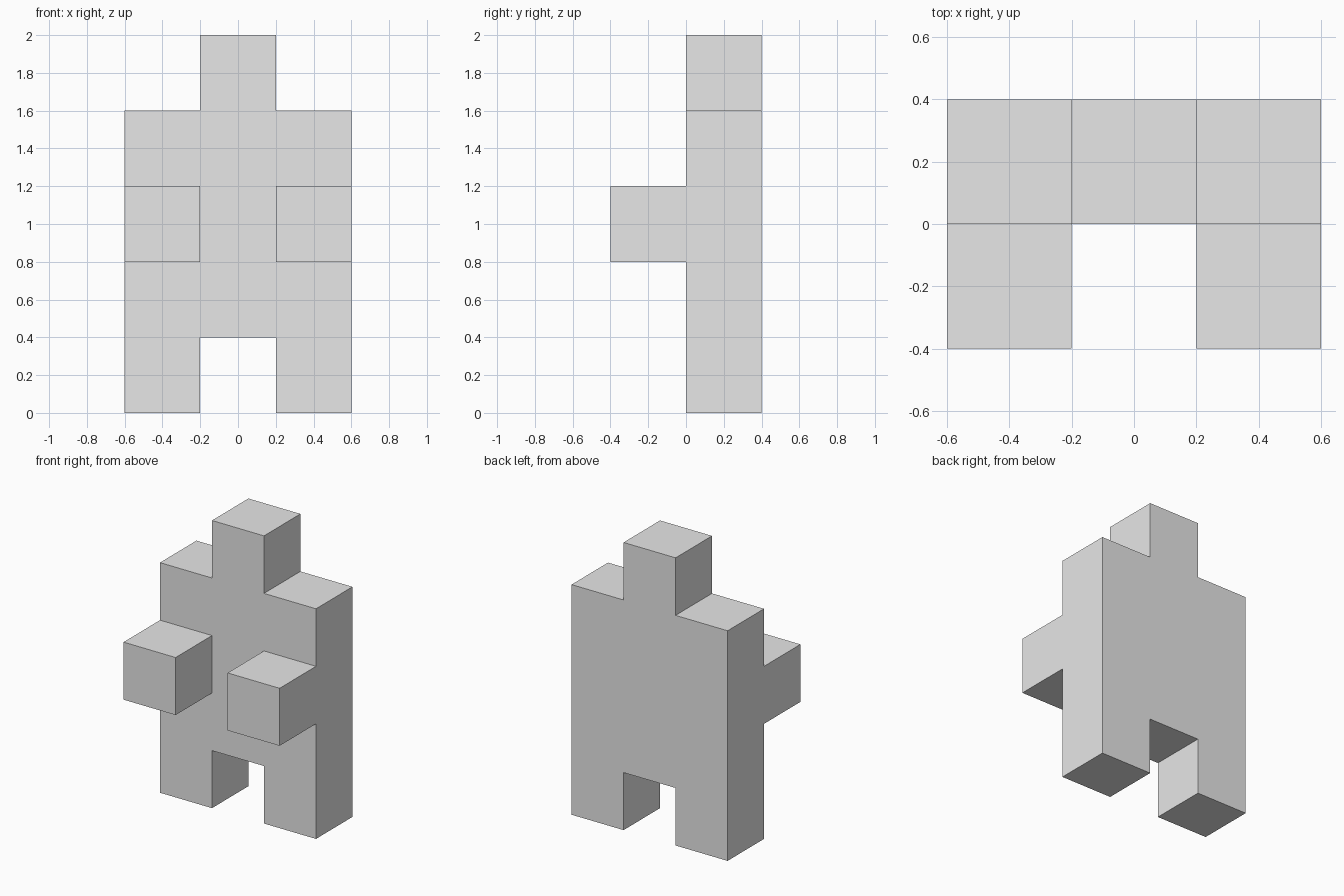
import bpy
import bmesh

cube = bpy.data.objects.get("Cube")
if cube:
    bpy.data.objects.remove(cube, do_unlink=True)

U = 0.4  # edge length of one block

grey = bpy.data.materials.new("light_grey")
grey.use_nodes = True
colour = (0.8, 0.8, 0.8, 1.0)
grey.diffuse_color = colour
for node in grey.node_tree.nodes:
    if node.type == "BSDF_PRINCIPLED":
        node.inputs["Base Color"].default_value = colour


def extrude_outline(name, outline, y_front, y_back, open_back=False):
    """Extrude an x-z outline, given in blocks, from y_front to y_back."""
    bm = bmesh.new()
    face = bm.faces.new([bm.verts.new((x * U, y_front * U, z * U)) for x, z in outline])
    result = bmesh.ops.extrude_face_region(bm, geom=[face], use_keep_orig=True)
    verts = [g for g in result["geom"] if isinstance(g, bmesh.types.BMVert)]
    bmesh.ops.translate(bm, verts=verts, vec=(0, (y_back - y_front) * U, 0))
    bmesh.ops.recalc_face_normals(bm, faces=bm.faces)
    if open_back:
        # Drop the face hidden against the body
        hidden = [f for f in bm.faces if f.normal.y > 0.9]
        bmesh.ops.delete(bm, geom=hidden, context="FACES_ONLY")
    mesh = bpy.data.meshes.new(name)
    bm.to_mesh(mesh)
    bm.free()
    mesh.materials.append(grey)
    obj = bpy.data.objects.new(name, mesh)
    bpy.context.collection.objects.link(obj)
    return obj


# Body slab with head, shoulders and legs: half outline, mirrored
half = [(0.5, 5), (0.5, 4), (1.5, 4), (1.5, 0), (0.5, 0), (0.5, 1)]
outline = half + [(-x, z) for x, z in reversed(half)]
extrude_outline("body", outline, 0, 1)

# Arms reaching forward
for side, name in ((1, "left_arm"), (-1, "right_arm")):
    square = [(side * x, z) for x, z in ((0.5, 2), (1.5, 2), (1.5, 3), (0.5, 3))]
    extrude_outline(name, square, -1, 0, open_back=True)
